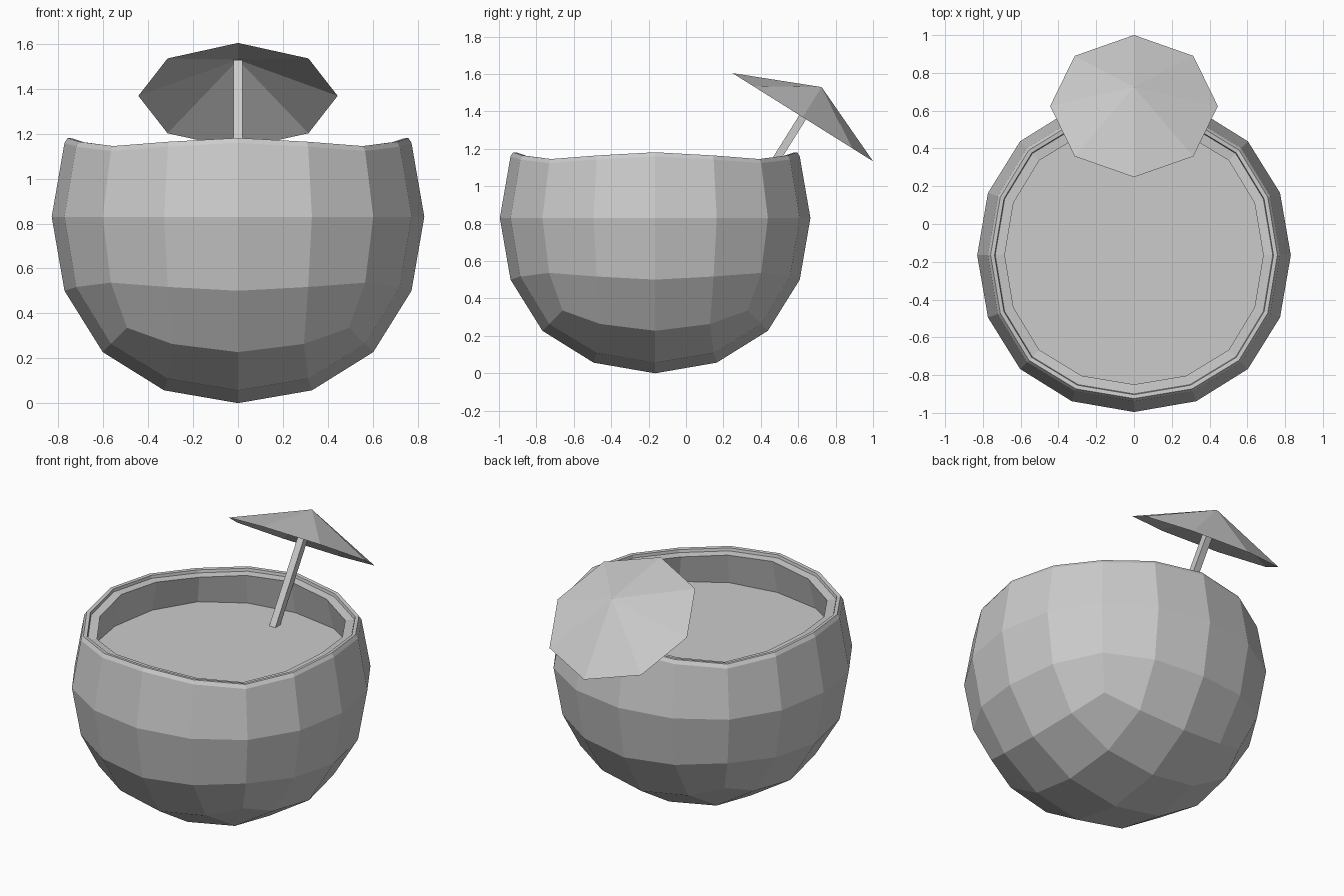
import bpy, bmesh
from math import pi
from mathutils import Vector, Matrix

if "Cube" in bpy.data.objects:
    bpy.data.objects.remove(bpy.data.objects["Cube"])

CENTER = Vector((0, -0.165, 0.83))
LIQUID_Z = 0.95


def add_mesh(name, bm):
    mesh = bpy.data.meshes.new(name)
    bm.to_mesh(mesh)
    bm.free()
    obj = bpy.data.objects.new(name, mesh)
    bpy.context.collection.objects.link(obj)
    return obj


# Nut shell: rounded cube with its top removed
bpy.ops.mesh.primitive_cube_add(size=1.978)
shell = bpy.context.object
shell.name = "coconut_shell"
mod = shell.modifiers.new("round", 'SUBSURF')
mod.levels = 2
bpy.ops.object.modifier_apply(modifier=mod.name)

bm = bmesh.new()
bm.from_mesh(shell.data)
bmesh.ops.delete(bm, geom=[v for v in bm.verts if v.co.z > 0.4], context='VERTS')
bmesh.ops.translate(bm, verts=bm.verts, vec=CENTER)
edges = [e for e in bm.edges if e.is_boundary]
rim = sorted({v for e in edges for v in e.verts},
             key=lambda v: (v.co - CENTER).xy.angle_signed(Vector((1, 0))))
rim_co = [v.co.copy() for v in rim]


def ring(scale, dz=0.0, z=None):
    """Copy of the rim outline, scaled inward and shifted or flattened."""
    return [Vector((CENTER.x + (c.x - CENTER.x) * scale,
                    CENTER.y + (c.y - CENTER.y) * scale,
                    c.z + dz if z is None else z)) for c in rim_co]


def bridge(bm, first, rings):
    """Join successive rings of points with quads."""
    for co in rings:
        nxt = [bm.verts.new(c) for c in co]
        n = len(nxt)
        for i in range(n):
            j = (i + 1) % n
            bm.faces.new((first[i], first[j], nxt[j], nxt[i]))
        first = nxt


# Raised lip of the shell
bridge(bm, rim, [ring(0.982, 0.022), ring(0.955, 0.020), ring(0.948, -0.01)])
bmesh.ops.recalc_face_normals(bm, faces=bm.faces)
bm.to_mesh(shell.data)
bm.free()

# Flesh ring and inner wall
bm = bmesh.new()
bridge(bm, [bm.verts.new(c) for c in ring(0.950, 0.003)],
       [ring(0.885, 0.0), ring(0.95, z=LIQUID_Z - 0.02)])
bmesh.ops.recalc_face_normals(bm, faces=bm.faces)
for f in bm.faces:
    d = f.calc_center_median() - CENTER
    if f.normal.dot(Vector((-d.x, -d.y, 0.5))) < 0:
        f.normal_flip()
add_mesh("coconut_flesh", bm)

# Drink surface
bm = bmesh.new()
drink = bm.faces.new([bm.verts.new(c) for c in ring(0.948, z=LIQUID_Z)])
drink.normal_update()
if drink.normal.z < 0:
    drink.normal_flip()
add_mesh("drink", bm)

# Tilted frame shared by the parasol parts, origin at the apex
apex = Vector((0, 0.725, 1.53))
tilt = Matrix.Translation(apex) @ Matrix.Rotation(-0.56, 4, 'X')

# Parasol canopy: open eight-sided cone
bm = bmesh.new()
bmesh.ops.create_cone(bm, cap_ends=False, segments=8, radius1=0.444, radius2=0,
                      depth=0.19, matrix=tilt @ Matrix.Translation((0, 0, -0.095)))
bmesh.ops.remove_doubles(bm, verts=bm.verts, dist=0.001)
add_mesh("parasol_canopy", bm)

# Parasol stick: square rod reaching into the drink
length = 0.72
bm = bmesh.new()
bmesh.ops.create_cube(bm, size=1, matrix=tilt
                      @ Matrix.Translation((0, 0, -length / 2 - 0.015))
                      @ Matrix.Diagonal((0.042, 0.042, length, 1)))
add_mesh("parasol_stick", bm)
